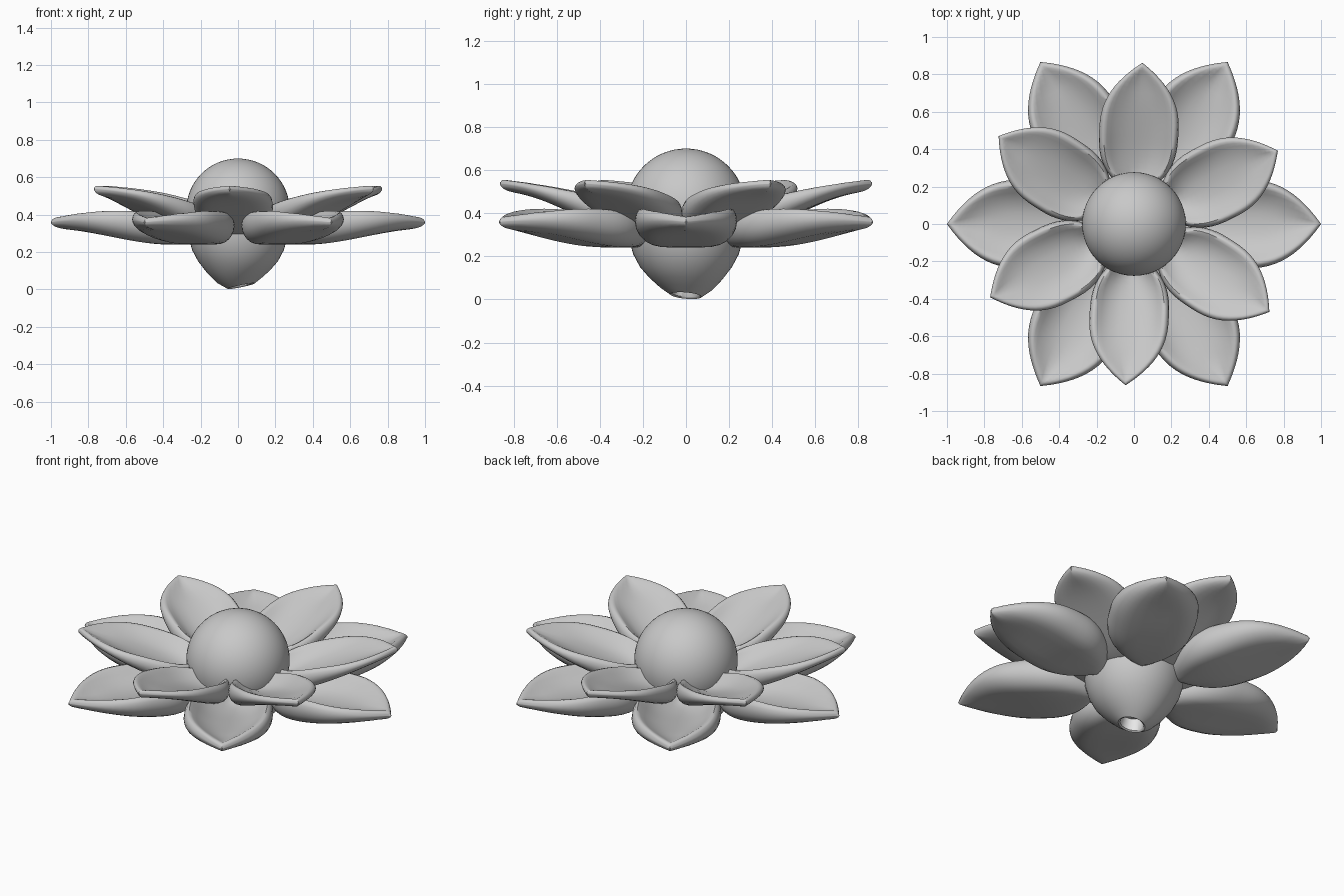
import bpy, bmesh
from math import sin, cos, pi, radians

cube = bpy.data.objects.get("Cube")
if cube:
    bpy.data.objects.remove(cube, do_unlink=True)


def make_material(name, value):
    mat = bpy.data.materials.new(name)
    mat.use_nodes = True
    colour = (value, value, value, 1)
    mat.diffuse_color = colour
    mat.node_tree.nodes["Principled BSDF"].inputs["Base Color"].default_value = colour
    return mat


grey = make_material("soft_grey", 0.58)
pale = make_material("pale_grey", 0.8)


def finish(name, bm, mats, angle):
    bmesh.ops.recalc_face_normals(bm, faces=bm.faces)
    mesh = bpy.data.meshes.new(name)
    bm.to_mesh(mesh)
    bm.free()
    for mat in mats:
        mesh.materials.append(mat)
    ob = bpy.data.objects.new(name, mesh)
    bpy.context.collection.objects.link(ob)
    bpy.ops.object.select_all(action='DESELECT')
    bpy.context.view_layer.objects.active = ob
    ob.select_set(True)
    bpy.ops.object.shade_smooth_by_angle(angle=radians(angle))
    return ob


def bridge(bm, rings):
    """Skin a stack of rings and cap both ends; returns the side faces."""
    faces = []
    n = len(rings[0])
    for a, b in zip(rings, rings[1:]):
        for i in range(n):
            j = (i + 1) % n
            faces.append(bm.faces.new((a[i], a[j], b[j], b[i])))
    bm.faces.new(rings[0])
    bm.faces.new(rings[-1])
    return faces


def smooth(t):
    t = max(0, min(1, t))
    return t * t * (3 - 2 * t)


def arc(s, a, m, b):
    """Quadratic through a, m, b at s = 0, 0.5, 1."""
    return a * (1 - s) * (1 - 2 * s) + 4 * m * s * (1 - s) + b * s * (2 * s - 1)


# Petal section, half: (fraction of width, fraction of height),
# hollow upper side and rounded underside meeting at the rolled rim
UPPER = [(0, .4), (.25, .43), (.5, .54), (.7, .77), (.8, .92),
         (.87, 1), (.93, .97), (.98, .84), (1, .65)]
LOWER = [(0, 0), (.28, 0), (.55, 0), (.7, .04), (.82, .13),
         (.92, .28), (.98, .45), (1, .65)]


def height(side, v):
    for (v0, h0), (v1, h1) in zip(side, side[1:]):
        if v <= v1:
            return h0 + (h1 - h0) * (v - v0) / (v1 - v0)
    return side[-1][1]


def petal(name, angle, root, tip, width, bottom, rim, lift_start):
    bm = bmesh.new()
    rings = []
    steps = 32
    for k in range(steps + 1):
        s = (1 - cos(pi * k / steps)) / 2
        t = 2 * s - 1
        w = max(width * (1 - abs(t) ** (2.4 if t > 0 else 3)), 0.003)
        low = bottom[0] + (bottom[1] - bottom[0]) * smooth((s - lift_start) / (1 - lift_start))
        high = arc(s, *rim)
        # The height follows the distance from the edge, so the rim rolls round the tip
        upper, lower = [[(v * w, low + (high - low) * height(side, 1 - (1 - v) * w / width))
                         for v, _ in side] for side in (UPPER, LOWER)]
        half = upper + lower[-2::-1]
        loop = half + [(-y, z) for y, z in half[-2:0:-1]]
        rings.append([bm.verts.new((root + (tip - root) * s, y, z)) for y, z in loop])
    bridge(bm, rings)
    ob = finish(name, bm, [grey], 50)
    ob.rotation_euler.z = radians(angle)


# Two whorls of six petals
for i in range(6):
    petal(f"outer_petal_{i + 1}", 60 * i, 0.2, 1.0, 0.237,
          (0.24, 0.325), (0.35, 0.42, 0.378), 0.2)
    petal(f"inner_petal_{i + 1}", 60 * i + 27, 0.14, 0.863, 0.212,
          (0.28, 0.5), (0.40, 0.498, 0.557), 0)

# Round flower centre
bm = bmesh.new()
bmesh.ops.create_uvsphere(bm, u_segments=48, v_segments=32, radius=0.277)
bmesh.ops.translate(bm, verts=bm.verts, vec=(0, 0, 0.423))
finish("flower_centre", bm, [grey], 60)

# Tapered cup under the centre, with a slanted open end
profile = [(.268, .40), (.268, .33), (.262, .27), (.245, .21), (.213, .15),
           (.168, .095), (.12, .05), (.072, .018), (.062, .024), (.055, .09)]
bm = bmesh.new()
rings = []
for r, z in profile:
    slant = max(0, 1 - z / 0.12)
    ring = []
    for i in range(48):
        x, y = r * cos(2 * pi * i / 48), r * sin(2 * pi * i / 48)
        ring.append(bm.verts.new((x + 0.02 * slant, y, z + slant * (0.24 * x - 0.1 * y))))
    rings.append(ring)
for f in bridge(bm, rings)[-48:]:
    f.material_index = 1
finish("cup", bm, [grey, pale], 50)
